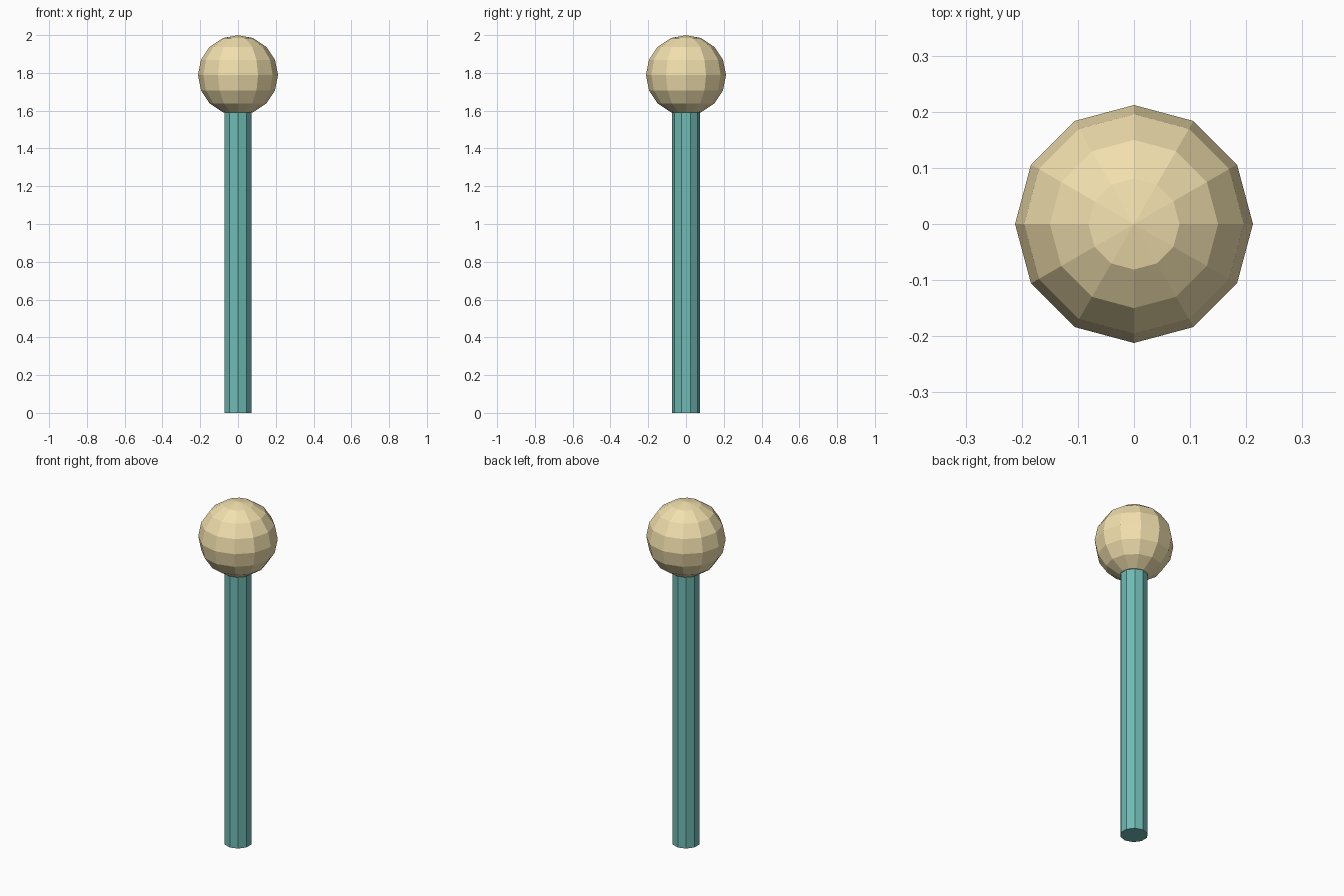
import bpy

if "Cube" in bpy.data.objects:
    bpy.data.objects.remove(bpy.data.objects["Cube"])


def paint(obj, name, color):
    mat = bpy.data.materials.new(name)
    mat.diffuse_color = (*color, 1)
    mat.use_nodes = True
    mat.node_tree.nodes["Principled BSDF"].inputs["Base Color"].default_value = mat.diffuse_color
    obj.data.materials.append(mat)


# Ten-sided shaft, its top tucked into the ball
SHAFT_R, SHAFT_H = 0.0745, 1.6
bpy.ops.mesh.primitive_cylinder_add(vertices=10, radius=SHAFT_R, depth=SHAFT_H,
                                    location=(0, 0, SHAFT_H / 2))
shaft = bpy.context.object
shaft.name = "shaft"
paint(shaft, "teal", (0.16, 0.50, 0.46))

# Faceted ball on top
BALL_R = 0.212
bpy.ops.mesh.primitive_uv_sphere_add(segments=12, ring_count=8, radius=BALL_R,
                                     location=(0, 0, 2 - BALL_R))
ball = bpy.context.object
ball.name = "ball"
paint(ball, "cream", (0.88, 0.74, 0.42))
